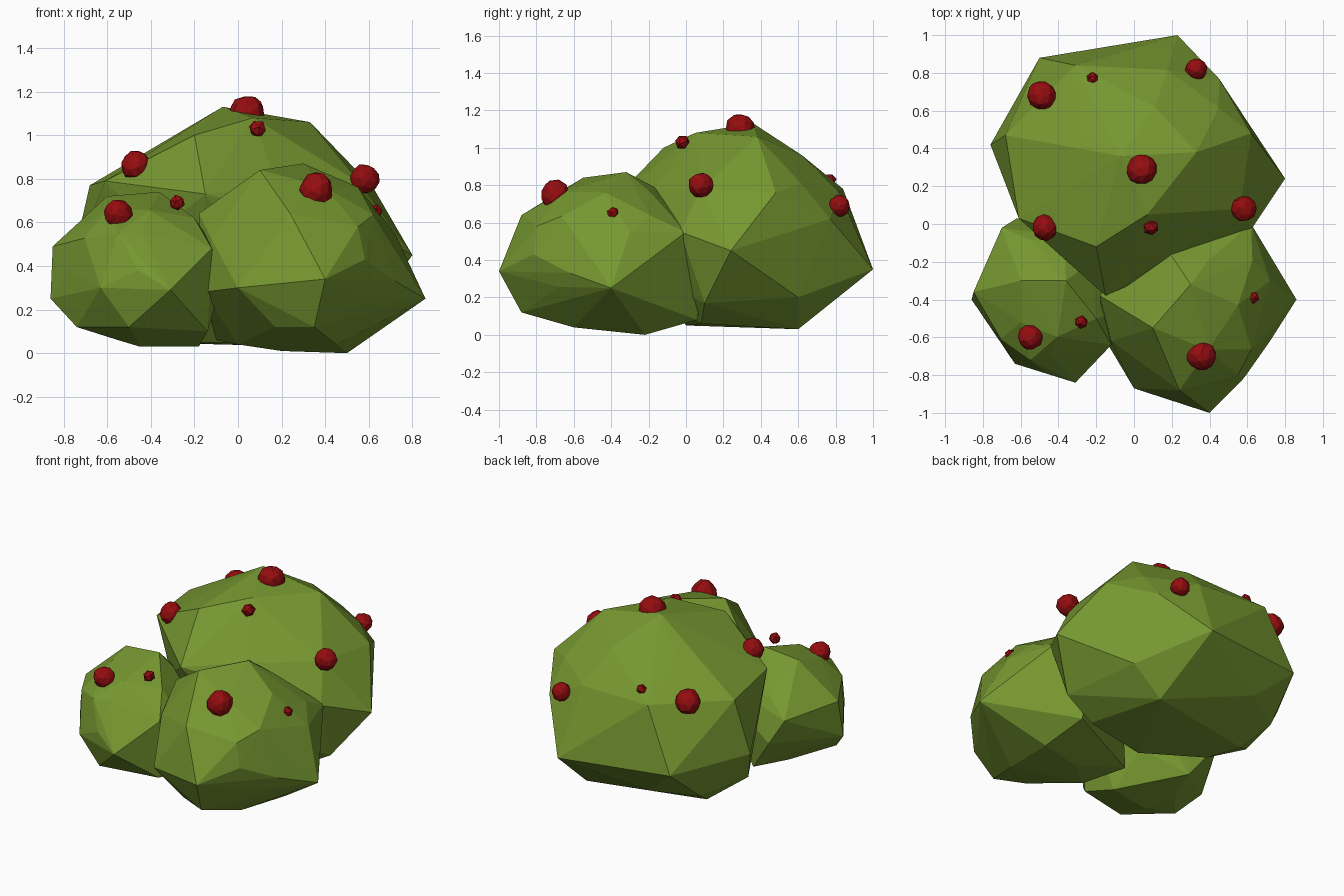
import bpy, bmesh, random
from mathutils import Vector, Euler

random.seed(4)


def material(name, rgb):
    m = bpy.data.materials.new(name)
    m.diffuse_color = (*rgb, 1)
    return m


LEAF = material("leaf_green", (0.18, 0.31, 0.03))
RED = material("berry_red", (0.30, 0.004, 0.005))


def finish(bm, name, mat):
    bmesh.ops.recalc_face_normals(bm, faces=bm.faces)
    me = bpy.data.meshes.new(name)
    bm.to_mesh(me)
    bm.free()
    me.materials.append(mat)
    ob = bpy.data.objects.new(name, me)
    bpy.context.collection.objects.link(ob)
    return ob


def clump(name, centre, radii, corners):
    """Faceted ball whose nearest vertices are pulled out to the given corners."""
    bm = bmesh.new()
    bmesh.ops.create_icosphere(bm, subdivisions=2, radius=1)
    c, r = Vector(centre), Vector(radii)
    free = list(bm.verts)
    moves = []
    for p in map(Vector, corners):
        d = Vector([(p[i] - c[i]) / r[i] for i in range(3)]).normalized()
        v = max(free, key=lambda q: q.co.dot(d))
        free.remove(v)
        moves.append((v, p))
    for v in free:
        v.co = c + v.co * r * random.uniform(0.97, 1.0)
    for v, p in moves:
        v.co = p
    # keep only the outer shell
    res = bmesh.ops.convex_hull(bm, input=bm.verts)
    junk = {g for g in res["geom_interior"] + res["geom_unused"]
            if isinstance(g, bmesh.types.BMVert)}
    bmesh.ops.delete(bm, geom=list(junk), context='VERTS')
    on_hull = {g for g in res["geom"] if g.is_valid and isinstance(g, bmesh.types.BMFace)}
    bmesh.ops.delete(bm, geom=[f for f in bm.faces if f not in on_hull],
                     context='FACES')
    return finish(bm, name, LEAF)


# leaf clumps
clump("back_clump", (0.0, 0.32, 0.55), (0.66, 0.60, 0.50), [
    (-0.50, 0.88, 0.38), (-0.03, 0.93, 0.50), (0.23, 1.00, 0.35),
    (0.45, 0.77, 0.62), (0.80, 0.24, 0.45), (0.62, 0.48, 0.76),
    (-0.76, 0.42, 0.42), (-0.68, 0.47, 0.77), (-0.31, 0.84, 0.78),
    (-0.07, 0.36, 1.13), (0.33, 0.38, 1.06), (-0.20, -0.12, 1.00),
    (-0.15, -0.38, 0.73), (0.62, -0.03, 0.55), (-0.61, 0.03, 0.79),
    (0.11, 0.62, 0.96), (0.07, 0.05, 1.08), (0.56, 0.08, 0.78),
    # underside
    (0.30, 0.60, 0.03), (-0.03, 0.00, 0.05), (-0.28, 0.78, 0.19),
    (-0.54, 0.62, 0.16), (-0.64, 0.27, 0.18), (-0.46, 0.44, 0.05),
    (-0.38, 0.22, 0.05), (0.50, 0.60, 0.20), (0.60, 0.10, 0.17),
    (0.40, 0.08, 0.06), (0.08, 0.82, 0.23)])
clump("right_clump", (0.32, -0.43, 0.43), (0.45, 0.48, 0.40), [
    (0.40, -1.00, 0.34), (0.00, -0.87, 0.30), (-0.16, -0.60, 0.28),
    (0.72, -0.62, 0.33), (0.86, -0.40, 0.25), (0.62, 0.00, 0.55),
    (0.30, -0.32, 0.87), (0.10, -0.55, 0.84), (0.24, -0.88, 0.64),
    (0.20, -0.17, 0.79), (0.72, -0.30, 0.55), (0.55, -0.80, 0.58),
    (-0.18, -0.38, 0.64), (-0.12, -0.62, 0.52),
    # underside
    (0.50, -0.22, 0.00), (0.20, -0.30, 0.01), (0.35, -0.88, 0.12),
    (0.17, -0.80, 0.12), (0.00, -0.47, 0.04), (0.64, -0.45, 0.13),
    (0.45, 0.06, 0.08), (0.45, 0.10, 0.30), (0.45, -0.60, 0.04),
    (-0.10, -0.20, 0.06)])
clump("left_clump", (-0.46, -0.40, 0.38), (0.34, 0.40, 0.33), [
    (-0.86, -0.40, 0.25), (-0.85, -0.36, 0.49), (-0.70, -0.02, 0.45),
    (-0.62, 0.03, 0.30), (-0.63, -0.74, 0.30), (-0.31, -0.84, 0.29),
    (-0.12, -0.64, 0.48), (-0.60, -0.30, 0.72), (-0.36, -0.30, 0.74),
    (-0.44, -0.70, 0.55), (-0.20, -0.50, 0.62), (-0.05, -0.45, 0.40),
    # underside
    (-0.74, -0.50, 0.12), (-0.45, -0.45, 0.03), (-0.14, -0.62, 0.10),
    (-0.55, -0.28, 0.06), (-0.46, -0.04, 0.08), (-0.18, -0.40, 0.03),
    (-0.50, -0.72, 0.12)])

# berries: x, y, z, radius
BERRIES = [
    (0.04, 0.29, 1.10, 0.085), (-0.49, 0.68, 0.79, 0.08),
    (-0.47, -0.02, 0.86, 0.07), (0.58, 0.08, 0.80, 0.07),
    (0.33, 0.82, 0.69, 0.06), (-0.22, 0.77, 0.83, 0.035),
    (0.09, -0.02, 1.03, 0.042), (0.36, -0.70, 0.75, 0.08),
    (0.63, -0.39, 0.65, 0.035), (-0.55, -0.60, 0.64, 0.068),
    (-0.28, -0.52, 0.69, 0.038)]
for i, (x, y, z, r) in enumerate(BERRIES, 1):
    bm = bmesh.new()
    bmesh.ops.create_icosphere(bm, subdivisions=2 if r > 0.05 else 1, radius=r)
    turn = Euler([random.uniform(0, 3) for _ in range(3)]).to_matrix()
    for v in bm.verts:
        v.co = turn @ (v.co * random.uniform(0.92, 1.03)) + Vector((x, y, z))
    finish(bm, f"berry_{i}", RED)
